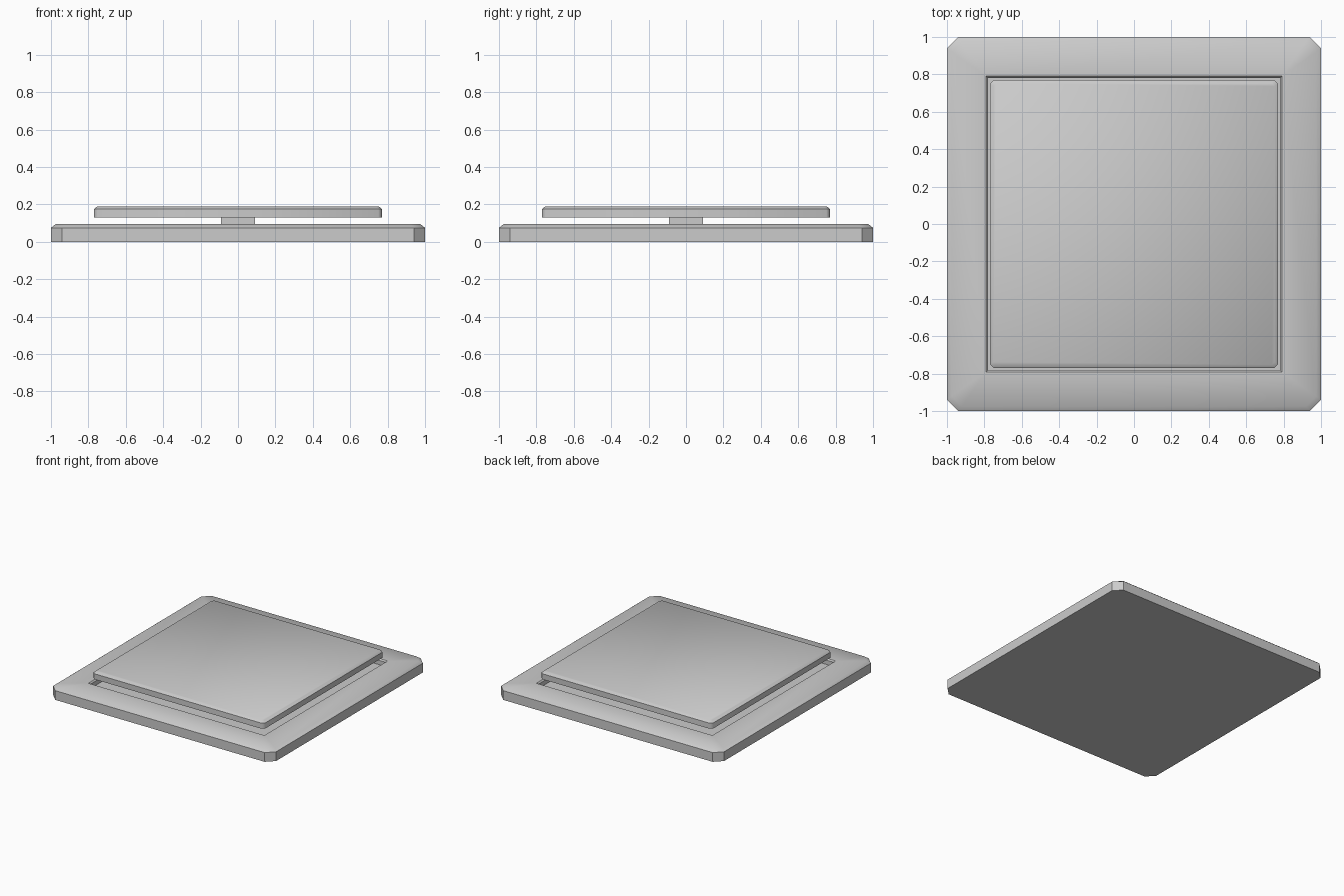
import bpy, bmesh, math

if "Cube" in bpy.data.objects:
    bpy.data.objects.remove(bpy.data.objects["Cube"])


def ring(h, c, z):
    # square of half-size h with corners cut by c
    pts = [(h, -h + c), (h, h - c), (h - c, h), (-h + c, h),
           (-h, h - c), (-h, -h + c), (-h + c, -h), (h - c, -h)]
    return [(x, y, z) for x, y in pts]


def stack(name, levels, smooth=None):
    # skin a stack of cut-corner squares and cap both ends
    bm = bmesh.new()
    rings = [[bm.verts.new(p) for p in ring(*lv)] for lv in levels]
    for a, b in zip(rings, rings[1:]):
        for i in range(8):
            j = (i + 1) % 8
            bm.faces.new((a[i], a[j], b[j], b[i]))
    bm.faces.new(rings[0][::-1])
    bm.faces.new(rings[-1])
    bmesh.ops.remove_doubles(bm, verts=bm.verts, dist=1e-5)
    bmesh.ops.recalc_face_normals(bm, faces=bm.faces)
    me = bpy.data.meshes.new(name)
    bm.to_mesh(me)
    bm.free()
    ob = bpy.data.objects.new(name, me)
    bpy.context.collection.objects.link(ob)
    if smooth:
        bpy.ops.object.select_all(action='DESELECT')
        ob.select_set(True)
        bpy.context.view_layer.objects.active = ob
        bpy.ops.object.shade_smooth_by_angle(angle=math.radians(smooth))
    return ob


# Base slab with chamfered rim and a square recess
FLOOR = 0.05
stack("base_frame", [(1, .06, 0), (1, .06, .075), (.975, .055, .095),
                     (.79, 0, .095), (.78, 0, .085), (.78, 0, FLOOR)], 44)

# Short square post under the plate
stack("center_post", [(.09, 0, FLOOR), (.09, 0, .135)])

# Raised pressure plate with chamfered top edge
stack("raised_plate", [(.77, .02, .13), (.77, .02, .175), (.752, .015, .19)], 50)
